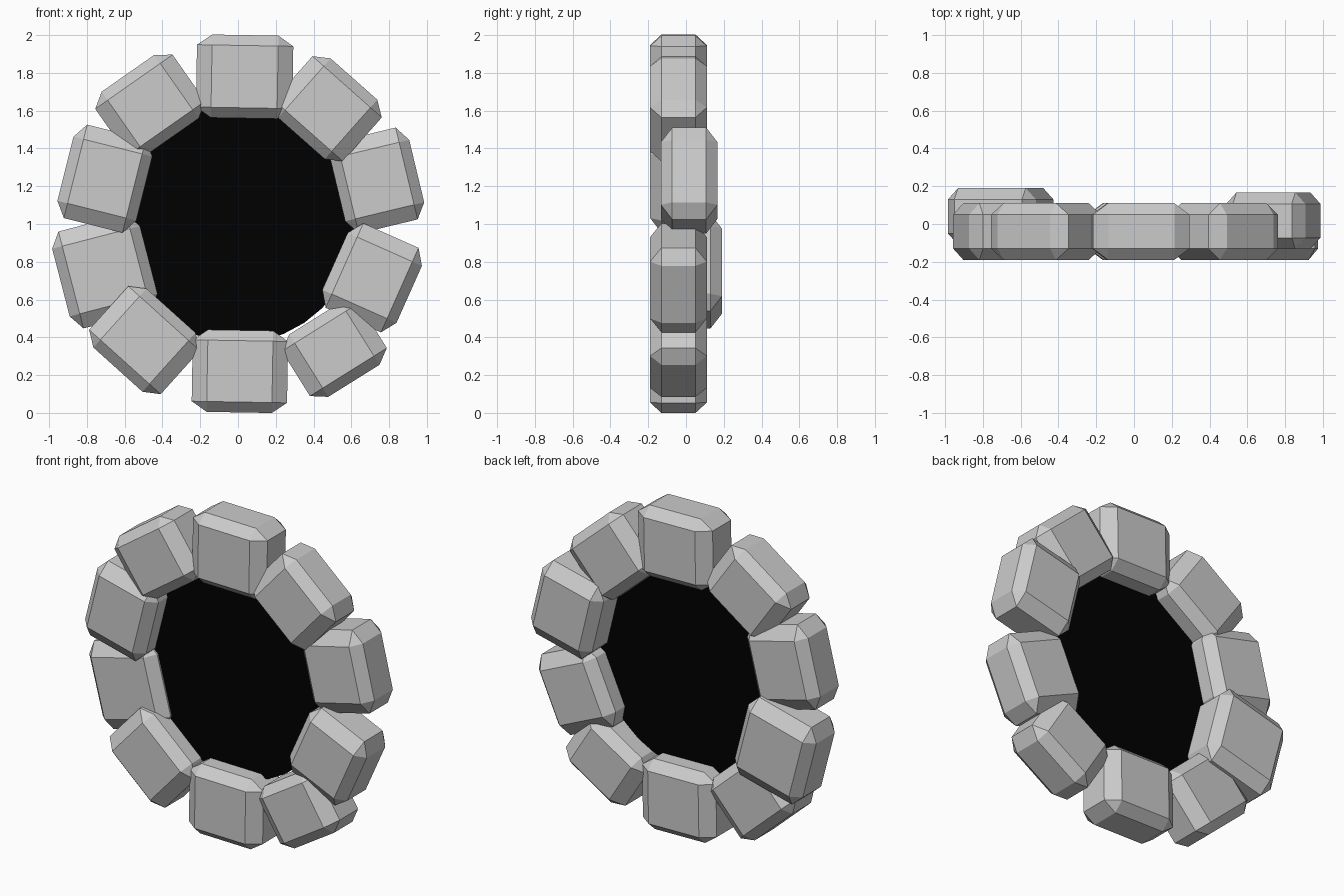
import bpy, bmesh, math
from itertools import product
from mathutils import Matrix

if "Cube" in bpy.data.objects:
    bpy.data.objects.remove(bpy.data.objects["Cube"])

CX, CY, CZ = 0.08, 0.06, 0.055   # chamfer along length, depth, height


def stone(i, x, z, y, angle, length, height, depth=0.30):
    """Block with all edges chamfered, turned about the y axis."""
    a, b, c = length / 2, depth / 2, height / 2
    bm = bmesh.new()
    for sx, sy, sz in product((-1, 1), repeat=3):
        for p in ((a, b - CY, c - CZ), (a - CX, b, c - CZ), (a - CX, b - CY, c)):
            bm.verts.new((sx * p[0], sy * p[1], sz * p[2]))
    bmesh.ops.convex_hull(bm, input=bm.verts[:])
    bmesh.ops.dissolve_limit(bm, angle_limit=0.02, verts=bm.verts[:], edges=bm.edges[:])
    bmesh.ops.recalc_face_normals(bm, faces=bm.faces[:])
    me = bpy.data.meshes.new(f"ring_stone_{i}")
    bm.to_mesh(me)
    bm.free()
    ob = bpy.data.objects.new(f"ring_stone_{i}", me)
    ob.location = (x, y, z)
    ob.rotation_euler = (0, -math.radians(angle), 0)
    bpy.context.collection.objects.link(ob)


# Ring of stones, clockwise from the top: x, z, y, angle, length, height
STONES = [
    (0.035, 1.78, -0.04, -1, 0.51, 0.44),
    (0.475, 1.61, -0.04, -41.5, 0.49, 0.42),
    (0.737, 1.23, 0.017, -76.5, 0.50, 0.43),
    (0.71, 0.715, -0.04, 66, 0.49, 0.43),
    (0.51, 0.335, -0.04, 32, 0.48, 0.39),
    (0.01, 0.22, -0.04, -1, 0.505, 0.435),
    (-0.495, 0.385, -0.04, -42, 0.51, 0.42),
    (-0.705, 0.75, 0.04, -75.5, 0.53, 0.48),
    (-0.705, 1.24, -0.04, 76, 0.51, 0.43),
    (-0.465, 1.63, -0.04, 35, 0.50, 0.41),
]
for i, s in enumerate(STONES):
    stone(i + 1, *s)

# Flat black disc filling the ring
bpy.ops.mesh.primitive_circle_add(vertices=32, radius=0.63, fill_type='NGON',
                                  location=(0, -0.04, 1), rotation=(math.pi / 2, 0, 0))
disc = bpy.context.object
disc.name = "dark_disc"
mat = bpy.data.materials.new("black")
mat.diffuse_color = (0, 0, 0, 1)
mat.use_nodes = True
mat.node_tree.nodes["Principled BSDF"].inputs["Base Color"].default_value = mat.diffuse_color
disc.data.materials.append(mat)
